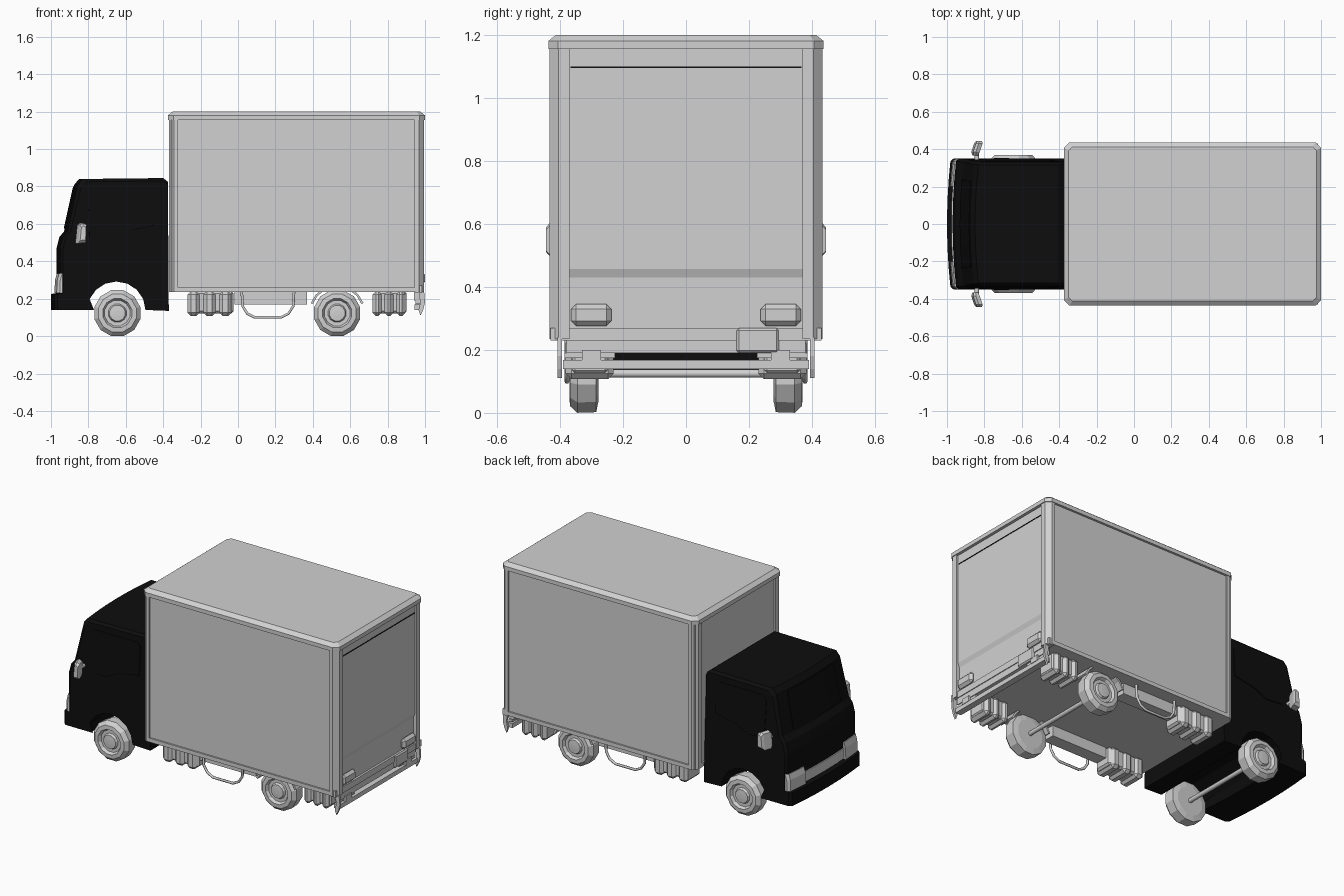
import bpy, bmesh, math
from mathutils import Vector

cube = bpy.data.objects.get("Cube")
if cube:
    bpy.data.objects.remove(cube, do_unlink=True)


def material(name, v):
    m = bpy.data.materials.new(name)
    m.use_nodes = True
    m.diffuse_color = (v, v, v, 1)
    m.node_tree.nodes["Principled BSDF"].inputs["Base Color"].default_value = (v, v, v, 1)
    return m


GREY = material("light_grey", 0.64)
BLACK = material("black", 0.004)
SIDES = (("right", -1), ("left", 1))


def finish(name, bm, mat):
    bmesh.ops.recalc_face_normals(bm, faces=bm.faces)
    me = bpy.data.meshes.new(name)
    bm.to_mesh(me)
    bm.free()
    me.materials.append(mat)
    ob = bpy.data.objects.new(name, me)
    bpy.context.collection.objects.link(ob)
    return ob


def rings_to_mesh(name, rings, mat):
    """Skin a list of equal closed rings and cap both ends."""
    bm = bmesh.new()
    vs = [[bm.verts.new(p) for p in r] for r in rings]
    n = len(vs[0])
    for a, b in zip(vs, vs[1:]):
        for i in range(n):
            j = (i + 1) % n
            bm.faces.new((a[i], a[j], b[j], b[i]))
    bm.faces.new(vs[0])
    bm.faces.new(vs[-1])
    return finish(name, bm, mat)


def box(name, x, y, z, mat=GREY, bevel=0):
    bm = bmesh.new()
    bmesh.ops.create_cube(bm, size=1)
    for v in bm.verts:
        v.co = [r[0] if c < 0 else r[1] for c, r in zip(v.co, (x, y, z))]
    if bevel:
        bmesh.ops.bevel(bm, geom=bm.edges[:], offset=bevel, segments=1, affect='EDGES')
    return finish(name, bm, mat)


def pair(name, x, y, z, mat=GREY, bevel=0):
    for side, s in SIDES:
        box(f"{name}_{side}", x, sorted((s * y[0], s * y[1])), z, mat, bevel)


def side_prism(name, profile, y0, y1, mat=GREY):
    return rings_to_mesh(name, [[(x, y, z) for x, z in profile] for y in (y0, y1)], mat)


def tube(name, points, radius):
    cu = bpy.data.curves.new(name, 'CURVE')
    cu.dimensions = '3D'
    cu.bevel_depth = radius
    cu.bevel_resolution = 1
    cu.use_fill_caps = True
    sp = cu.splines.new('POLY')
    sp.points.add(len(points) - 1)
    for p, co in zip(sp.points, points):
        p.co = (*co, 1)
    cu.materials.append(GREY)
    ob = bpy.data.objects.new(name, cu)
    bpy.context.collection.objects.link(ob)


# Cab: side profile swept across the width with a bowed nose and tapered top
def cab_shape(x, y, z):
    edge = abs(y) > 0.345
    if x < -0.8:
        x += 0.02 * (y / 0.35) ** 2 + (0.015 if edge else 0)
    if edge and z > 0.8:
        z -= 0.015
    return x, y * (1 - 0.16 * max(0, z - 0.5)), z


def cab_loft(name, profile, stations, mat):
    return rings_to_mesh(name, [[cab_shape(x, y, z) for x, z in profile] for y in stations], mat)


WIDTH = [-0.35, -0.335, -0.24, -0.12, 0, 0.12, 0.24, 0.335, 0.35]
arch = [(-0.65 + 0.155 * math.cos(math.pi * i / 8), 0.14 + 0.152 * math.sin(math.pi * i / 8))
        for i in range(9)]
cab_loft("cab", [(-1, 0.14), (-1, 0.225), (-0.97, 0.23), (-0.97, 0.47), (-0.955, 0.53),
                 (-0.93, 0.56), (-0.875, 0.81), (-0.85, 0.84), (-0.4, 0.845),
                 (-0.375, 0.825), (-0.37, 0.135)] + arch, WIDTH, BLACK)
cab_loft("windscreen", [(-0.932, 0.575), (-0.882, 0.8), (-0.87, 0.8), (-0.92, 0.575)],
         WIDTH[2:-2], BLACK)
cab_loft("grille", [(-0.977, 0.235), (-0.977, 0.3), (-0.95, 0.3), (-0.95, 0.235)],
         WIDTH[2:-2], GREY)
for side, s in SIDES:
    cab_loft(f"door_window_{side}", [(-0.83, 0.53), (-0.8, 0.77), (-0.77, 0.79), (-0.47, 0.79),
                                     (-0.45, 0.77), (-0.45, 0.59), (-0.6, 0.56), (-0.68, 0.52)],
             [s * 0.348, s * 0.353], BLACK)
    cab_loft(f"headlamp_{side}", [(-0.988, 0.23), (-0.985, 0.3), (-0.975, 0.335),
                                  (-0.93, 0.335), (-0.93, 0.23)],
             [s * 0.2, s * 0.27, s * 0.335, s * 0.348], GREY)
    # Mirror: swept-back shell on a short arm
    rings = []
    for y, dx, k in ((0.365, 0, 0.7), (0.385, 0, 1), (0.43, 0.015, 1), (0.445, 0.02, 0.7)):
        rings.append([(-0.85 + dx + k * a, s * y, 0.55 + k * b) for a, b in
                      ((-0.02, -0.055), (0.022, -0.05), (0.025, 0.045), (0.005, 0.055), (-0.01, 0.045))])
    rings_to_mesh(f"mirror_{side}", rings, GREY)
    tube(f"mirror_arm_{side}", [(-0.84, s * 0.335, 0.55), (-0.84, s * 0.38, 0.55)], 0.012)

# Cargo box: core, corner posts, rails and roof cap
box("cargo_core", (-0.358, 0.965), (-0.423, 0.423), (0.235, 1.16))
for side, s in SIDES:
    for end, x_in, x_out, d in (("front", -0.32, -0.37, -1), ("rear", 0.945, 0.995, 1)):
        post = [(x_in, 0.433), (x_out - d * 0.028, 0.433), (x_out, 0.405), (x_out, 0.37), (x_in, 0.37)]
        rings_to_mesh(f"post_{end}_{side}",
                      [[(x, s * y, z) for x, y in post] for z in (0.235, 1.16)], GREY)
pair("side_bottom_rail", (-0.32, 0.945), (0.41, 0.433), (0.235, 0.26))
box("front_bottom_rail", (-0.368, -0.35), (-0.37, 0.37), (0.235, 0.26))


def roof_ring(z, inset, c):
    x0, x1, w = -0.375 + inset, 1 - inset, 0.437 - inset
    return [(x0 + c, -w, z), (x1 - c, -w, z), (x1, c - w, z), (x1, w - c, z),
            (x1 - c, w, z), (x0 + c, w, z), (x0, w - c, z), (x0, c - w, z)]


rings_to_mesh("roof_cap", [roof_ring(1.155, 0, 0.03), roof_ring(1.18, 0, 0.03),
                           roof_ring(1.2, 0.025, 0.02)], GREY)

# Rear door with a stepped lower panel
side_prism("rear_door", [(0.96, 0.27), (0.972, 0.27), (0.972, 0.43), (0.982, 0.457),
                         (0.982, 1.155), (0.96, 1.155)], -0.37, 0.37)
box("door_header_gap", (0.98, 0.984), (-0.366, 0.366), (1.094, 1.1), BLACK)
box("rear_sill", (0.95, 0.985), (-0.43, 0.43), (0.23, 0.27))
box("rear_step_plate", (0.94, 0.98), (-0.38, 0.38), (0.19, 0.235))
box("number_plate", (0.97, 0.992), (0.16, 0.295), (0.19, 0.27), GREY, 0.008)
pair("tail_lamp", (0.965, 1.0), (0.237, 0.365), (0.276, 0.345), GREY, 0.016)

# Rear bumper bars, hangers and side fins
box("bumper_bar", (0.945, 0.985), (-0.39, 0.39), (0.14, 0.168))
pair("bumper_step", (0.95, 0.975), (0.225, 0.385), (0.174, 0.19))
pair("bumper_hanger", (0.95, 0.988), (0.27, 0.33), (0.165, 0.2))
for side, s in SIDES:
    side_prism(f"rear_fin_{side}", [(0.965, 0.24), (0.995, 0.24), (1.0, 0.18), (0.99, 0.14),
                                    (0.975, 0.11), (0.965, 0.14), (0.975, 0.18)],
               s * 0.394, s * 0.408)

# Underbody lockers with ribs
for label, x0, x1 in (("front", -0.27, -0.015), ("rear", 0.72, 0.91)):
    pair(f"locker_{label}", (x0 + 0.008, x1 - 0.008), (0.245, 0.365), (0.122, 0.24), GREY, 0.012)
    step = (x1 - x0) / 3
    for i in range(3):
        a = x0 + i * step
        pair(f"locker_{label}_rib_{i + 1}", (a, a + step * 0.76), (0.23, 0.382),
             (0.107, 0.24), GREY, 0.018)
pair("frame_rail", (-0.02, 0.37), (0.27, 0.35), (0.168, 0.24))

# Side guard loops and rear mudguards
for side, s in SIDES:
    y = s * 0.378
    tube(f"guard_loop_{side}", [(0.02, y, 0.24), (0.025, y, 0.16), (0.05, y, 0.12), (0.09, y, 0.1),
                                (0.23, y, 0.1), (0.27, y, 0.12), (0.295, y, 0.16), (0.3, y, 0.24)], 0.008)
    outer = [(r, math.radians(t)) for r, ts in ((0.15, range(20, 161, 20)), (0.138, range(160, 19, -20)))
             for t in ts]
    side_prism(f"mudguard_{side}", [(0.53 + r * math.cos(t), 0.125 + r * math.sin(t)) for r, t in outer],
               s * 0.27, s * 0.375)

# Wheels: twelve-sided turned profile (radius, distance from centre line)
WHEEL = [(0.09, 0.278), (0.125, 0.285), (0.127, 0.345), (0.105, 0.368), (0.08, 0.37),
         (0.07, 0.352), (0.05, 0.352), (0.043, 0.366), (0.015, 0.368)]
for end, cx in (("front", -0.645), ("rear", 0.53)):
    for side, s in SIDES:
        rings = []
        for r, y in WHEEL:
            angles = [math.tau * (i + 0.5) / 12 for i in range(12)]
            rings.append([Vector((cx + r * math.cos(t), s * y, 0.123 + r * math.sin(t))) for t in angles])
        rings_to_mesh(f"wheel_{end}_{side}", rings, GREY)
    tube(f"axle_{end}", [(cx, -0.29, 0.125), (cx, 0.29, 0.125)], 0.014)
